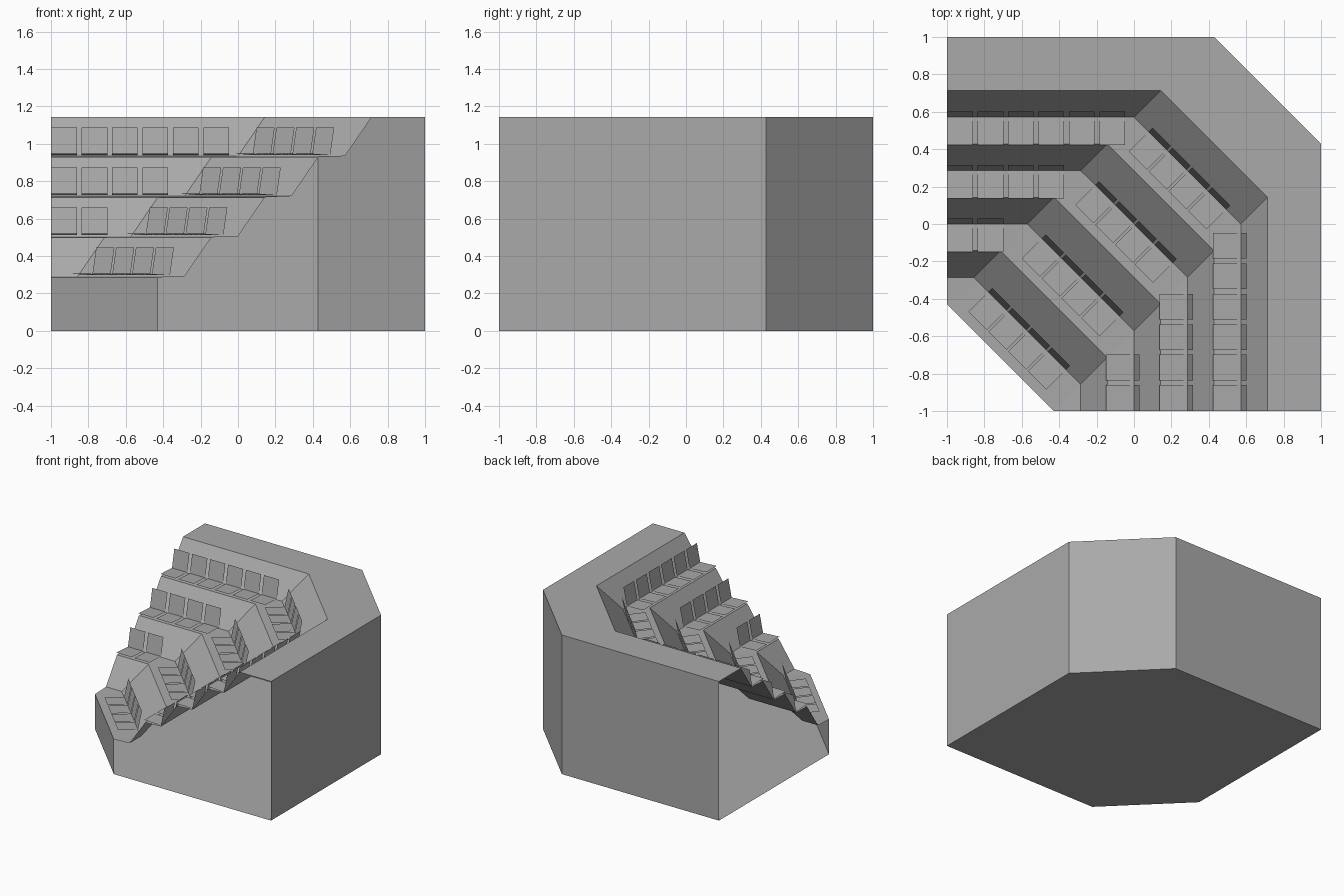
import bpy, bmesh
from math import radians
from mathutils import Matrix, Vector

old = bpy.data.objects.get("Cube")
if old:
    bpy.data.objects.remove(old)

grey = bpy.data.materials.new("concrete_grey")
grey.use_nodes = True
grey.diffuse_color = (0.4, 0.4, 0.4, 1)
grey.node_tree.nodes["Principled BSDF"].inputs["Base Color"].default_value = (0.4, 0.4, 0.4, 1)

U = 1 / 7            # plan module
RISE = 1.5 * U       # height of one tier
TIERS = 4


def add_object(name, bm):
    mesh = bpy.data.meshes.new(name)
    bm.to_mesh(mesh)
    bm.free()
    mesh.materials.append(grey)
    obj = bpy.data.objects.new(name, mesh)
    bpy.context.collection.objects.link(obj)


def ring(t, z):
    # plan line of the stand: straight, chamfered corner, straight
    plan = [(-1, t), (t - 4 * U, t), (t, t - 4 * U), (t, -1)]
    return [Vector((x, y, z)) for x, y in plan]


# stand shell: outer wall, top walkway, sloped risers, treads, front wall; ends open
top = (TIERS + 4 / 3) * RISE
profile = [(1, 0), (1, top), (5 * U, top)]
for i in range(TIERS):
    t = (4 - 2 * i) * U
    z = top - (i + 1) * RISE
    profile += [(t, z + 0.006), (t - U, z)]
profile.append((-3 * U, 0))

bm = bmesh.new()
rings = [[bm.verts.new(p) for p in ring(t, z)] for t, z in profile]
for a, b in zip(rings, rings[1:]):
    for k in range(3):
        bm.faces.new((a[k], a[k + 1], b[k + 1], b[k]))
bm.faces.new(rings[0] + [rings[-1][3], rings[-1][0]])
bmesh.ops.remove_doubles(bm, verts=bm.verts, dist=0.0001)
bmesh.ops.dissolve_degenerate(bm, edges=bm.edges, dist=0.0001)
bmesh.ops.recalc_face_normals(bm, faces=bm.faces)
add_object("stand_shell", bm)


def add_seat(bm, place, width):
    # thin folded seat: pan in front of the origin, back leaning behind it
    h = width / 2
    lines = [(-0.15, 0.02), (0, 0.012), (0.03, 0.16)]
    rows = [[bm.verts.new(place @ Vector((x, y, z))) for x in (-h, h)] for y, z in lines]
    for a, b in zip(rows, rows[1:]):
        bm.faces.new((a[0], a[1], b[1], b[0]))


back, corner, side = bmesh.new(), bmesh.new(), bmesh.new()
for i in range(TIERS):
    t = (4 - 2 * i) * U
    z = top - (i + 1) * RISE
    # straight rows on both wings
    for k in range(6 - 2 * i):
        s = -0.931 + k * 0.163
        add_seat(back, Matrix.Translation((s, t, z)), 0.138)
        add_seat(side, Matrix.Translation((t, s, z)) @ Matrix.Rotation(radians(-90), 4, 'Z'), 0.138)
    # four seats across the corner
    mid = t - 2 * U
    turn = Matrix.Translation((mid, mid, z)) @ Matrix.Rotation(radians(-45), 4, 'Z')
    for k in range(4):
        add_seat(corner, turn @ Matrix.Translation(((k - 1.5) * 0.15, 0, 0)), 0.137)
add_object("back_wing_seats", back)
add_object("corner_seats", corner)
add_object("side_wing_seats", side)
